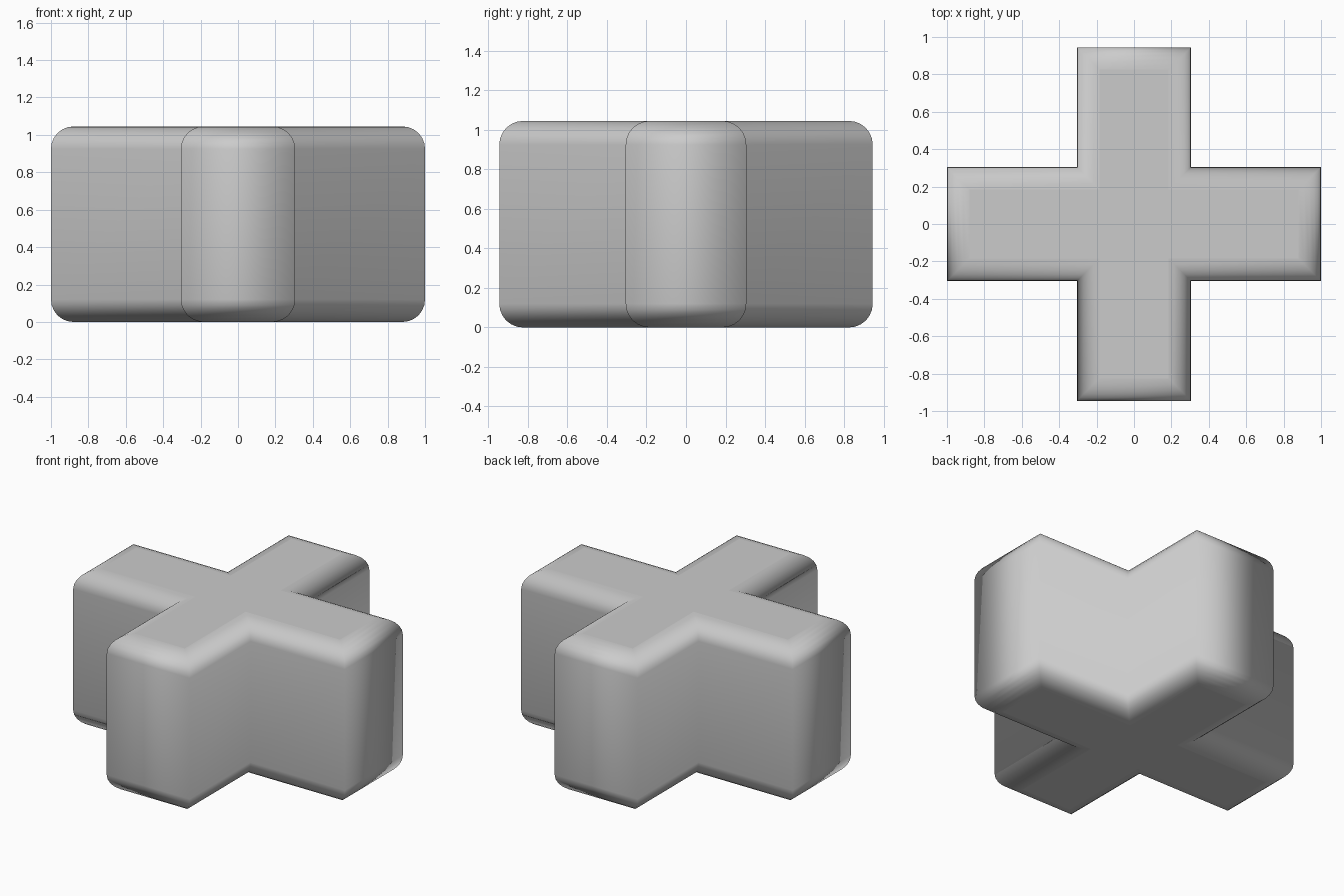
import bpy, bmesh, math

if "Cube" in bpy.data.objects:
    bpy.data.objects.remove(bpy.data.objects["Cube"])

LX, LY, W, H, R = 1.0, 0.945, 0.305, 1.045, 0.12
SEG = 6


def outline(d):
    """Plus-shaped outline, inset by d, counter-clockwise."""
    a, b, w = LX - d, LY - d, W - d
    return [(a, -w), (a, w), (w, w), (w, b), (-w, b), (-w, w),
            (-a, w), (-a, -w), (-w, -w), (-w, -b), (w, -b), (w, -w)]


# Rounded edge profile: (inset, height) from bottom to top
arc = [(R * (1 - math.sin(t)), R * (1 - math.cos(t)))
       for t in (math.pi / 2 * i / SEG for i in range(SEG + 1))]
profile = arc + [(d, H - z) for d, z in reversed(arc)]

# Stack the rings and skin them
bm = bmesh.new()
rings = [[bm.verts.new((x, y, z)) for x, y in outline(d)] for d, z in profile]
for lo, hi in zip(rings, rings[1:]):
    for i in range(12):
        j = (i + 1) % 12
        bm.faces.new((lo[i], lo[j], hi[j], hi[i])).smooth = True

# Flat bottom and top caps
bm.faces.new(rings[0][::-1])
bm.faces.new(rings[-1])

mesh = bpy.data.meshes.new("cross_block")
bm.to_mesh(mesh)
bm.free()
bpy.context.collection.objects.link(bpy.data.objects.new("cross_block", mesh))
